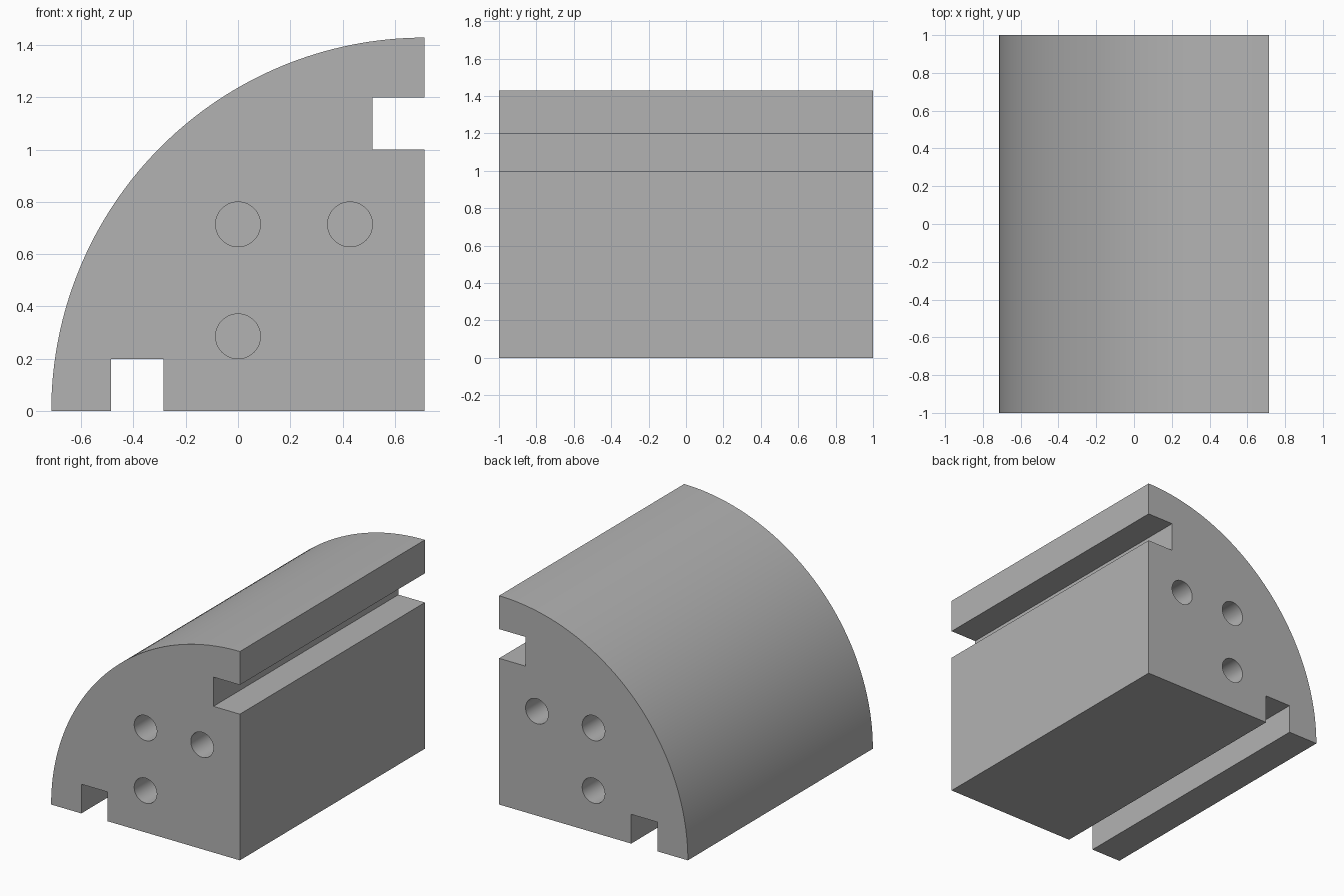
import bpy
import bmesh
import math
from mathutils import Matrix, Vector

cube = bpy.data.objects.get("Cube")
if cube:
    bpy.data.objects.remove(cube, do_unlink=True)

UNIT = 2 / 70           # model length is 70 units
RADIUS = 50 * UNIT
HALF = RADIUS / 2
SLOT = 7 * UNIT
HOLE_RADIUS = 3 * UNIT
HOLE_DEPTH = 15 * UNIT
ARC_STEPS = 64

grey = bpy.data.materials.new("plain grey")
grey.use_nodes = True
colour = (0.45, 0.45, 0.45, 1)
grey.diffuse_color = colour
grey.node_tree.nodes["Principled BSDF"].inputs["Base Color"].default_value = colour


def make_object(name, bm):
    bmesh.ops.recalc_face_normals(bm, faces=bm.faces)
    mesh = bpy.data.meshes.new(name)
    bm.to_mesh(mesh)
    bm.free()
    mesh.materials.append(grey)
    obj = bpy.data.objects.new(name, mesh)
    bpy.context.collection.objects.link(obj)
    return obj


# Quarter-round profile with a slot in each flat side
slot_z = 35 * UNIT
slot_x = -HALF + 8 * UNIT
profile = [
    (HALF, slot_z + SLOT), (HALF - SLOT, slot_z + SLOT),
    (HALF - SLOT, slot_z), (HALF, slot_z), (HALF, 0),
    (slot_x + SLOT, 0), (slot_x + SLOT, SLOT), (slot_x, SLOT), (slot_x, 0),
]
for i in range(ARC_STEPS + 1):
    a = math.pi / 2 * i / ARC_STEPS
    profile.append((HALF - RADIUS * math.cos(a), RADIUS * math.sin(a)))

# Block: the profile drawn out from front to back
bm = bmesh.new()
face = bm.faces.new([bm.verts.new((x, -1, z)) for x, z in profile])
out = bmesh.ops.extrude_face_region(bm, geom=[face], use_keep_orig=True)
moved = [v for v in out["geom"] if isinstance(v, bmesh.types.BMVert)]
bmesh.ops.translate(bm, verts=moved, vec=Vector((0, 2, 0)))
block = make_object("quarter_round_block", bm)

# Blind pin holes in both ends
bm = bmesh.new()
turn = Matrix.Rotation(math.pi / 2, 4, "X")
for x, z in ((0, HALF), (15 * UNIT, HALF), (0, HALF - 15 * UNIT)):
    for y in (-1, 1):
        bmesh.ops.create_cone(
            bm, cap_ends=True, segments=48, radius1=HOLE_RADIUS,
            radius2=HOLE_RADIUS, depth=HOLE_DEPTH * 2,
            matrix=Matrix.Translation((x, y, z)) @ turn)
cutter = make_object("hole_cutter", bm)
cutter.hide_render = True

cut = block.modifiers.new("pin holes", "BOOLEAN")
cut.operation = "DIFFERENCE"
cut.solver = "EXACT"
cut.object = cutter
bpy.context.view_layer.objects.active = block
block.select_set(True)
bpy.ops.object.modifier_apply(modifier=cut.name)
bpy.data.objects.remove(cutter, do_unlink=True)

bpy.ops.object.shade_smooth_by_angle(angle=math.radians(30))
